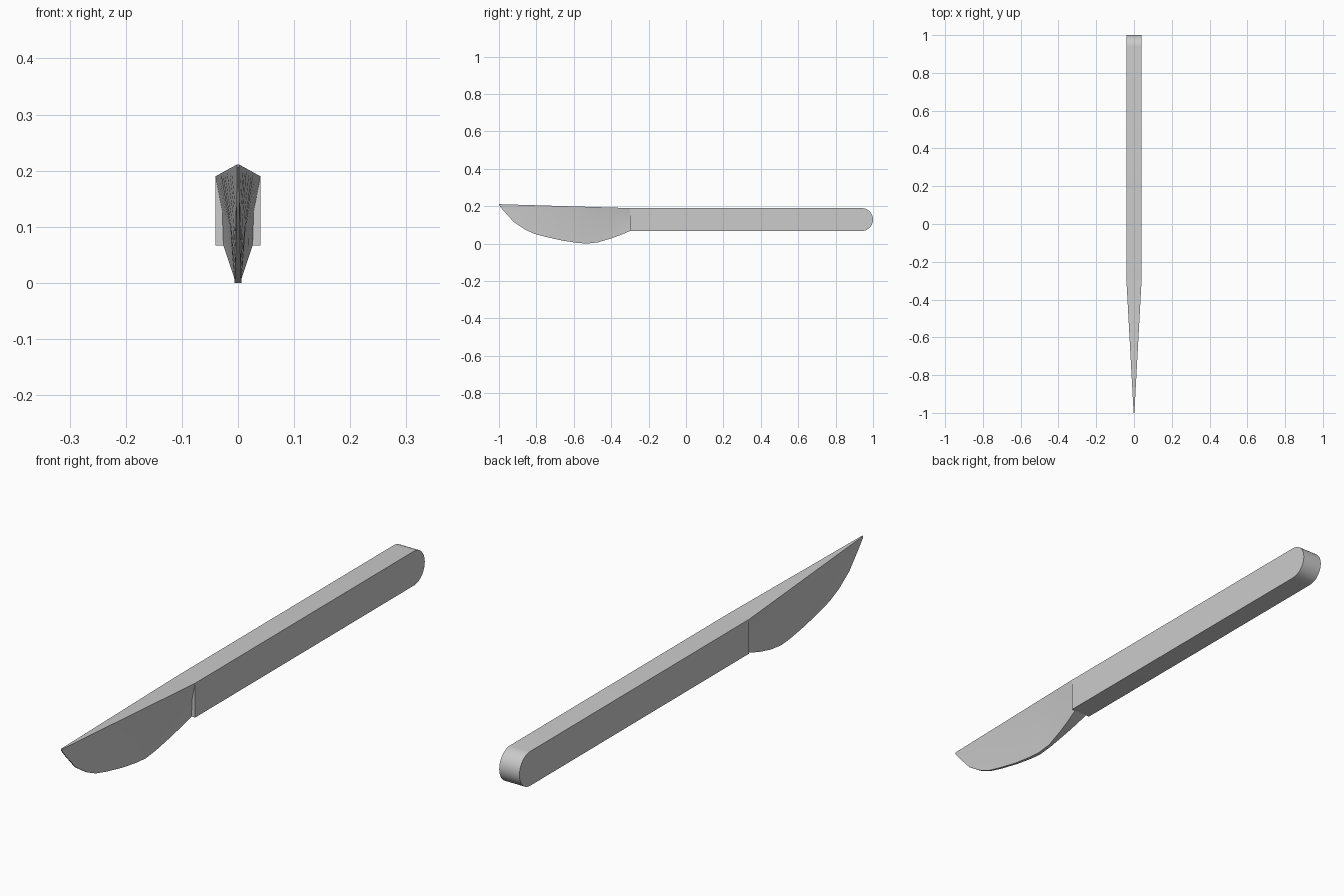
import bpy, bmesh
from math import sin, cos, pi, radians

cube = bpy.data.objects.get("Cube")
if cube:
    bpy.data.objects.remove(cube, do_unlink=True)

steel = bpy.data.materials.new("grey steel")
steel.use_nodes = True
grey = (0.6, 0.6, 0.6, 1)
steel.diffuse_color = grey
steel.node_tree.nodes["Principled BSDF"].inputs["Base Color"].default_value = grey

HALF, LOW, HIGH, JOIN = 0.04, 0.067, 0.19, -0.3


def loft(name, rings):
    """Skin a list of equal-sized rings and close both ends."""
    bm = bmesh.new()
    loops = [[bm.verts.new(p) for p in ring] for ring in rings]
    n = len(loops[0])
    for a, b in zip(loops, loops[1:]):
        for i in range(n):
            j = (i + 1) % n
            bm.faces.new((a[i], a[j], b[j], b[i]))
    bm.faces.new(loops[0])
    bm.faces.new(loops[-1][::-1])
    bmesh.ops.recalc_face_normals(bm, faces=bm.faces)
    mesh = bpy.data.meshes.new(name)
    bm.to_mesh(mesh)
    bm.free()
    obj = bpy.data.objects.new(name, mesh)
    bpy.context.collection.objects.link(obj)
    mesh.materials.append(steel)
    bpy.ops.object.select_all(action='DESELECT')
    obj.select_set(True)
    bpy.context.view_layer.objects.active = obj
    bpy.ops.object.shade_smooth_by_angle(angle=radians(25))
    return obj


# Handle: flat bar with a round butt
radius = (HIGH - LOW) / 2
steps = 20
outline = [(JOIN, HIGH), (JOIN, LOW)]
for i in range(steps + 1):
    a = -pi / 2 + pi * i / steps
    outline.append((1 - radius + radius * cos(a), LOW + radius + radius * sin(a)))
loft("handle", [[(x, y, z) for y, z in outline] for x in (-HALF, HALF)])

# Blade: wide spine tapering to the point, thin curved cutting edge
# Each station is y, edge height, edge half width
stations = [
    (-1.0, 0.206, 0.002), (-0.975, 0.175, 0.002), (-0.92, 0.115, 0.003),
    (-0.86, 0.075, 0.004), (-0.81, 0.052, 0.004), (-0.75, 0.036, 0.005),
    (-0.66, 0.016, 0.005), (-0.58, 0.004, 0.006), (-0.53, 0, 0.006),
    (-0.47, 0.007, 0.006), (-0.4, 0.028, 0.013), (-0.35, 0.046, 0.019),
    (JOIN, LOW, 0.026)]
rings = []
for y, edge_z, edge_x in stations:
    t = (y + 1) / (JOIN + 1)
    spine_x = 0.002 + (HALF - 0.002) * t
    spine_z = 0.211 + (HIGH - 0.211) * t
    mid_x = (spine_x + edge_x) / 2 - 0.005 * t
    mid_z = (spine_z + edge_z) / 2
    side = [(spine_x, spine_z), (mid_x, mid_z), (edge_x, edge_z)]
    rings.append([(x, y, z) for x, z in side] + [(-x, y, z) for x, z in side[::-1]])
loft("blade", rings)
